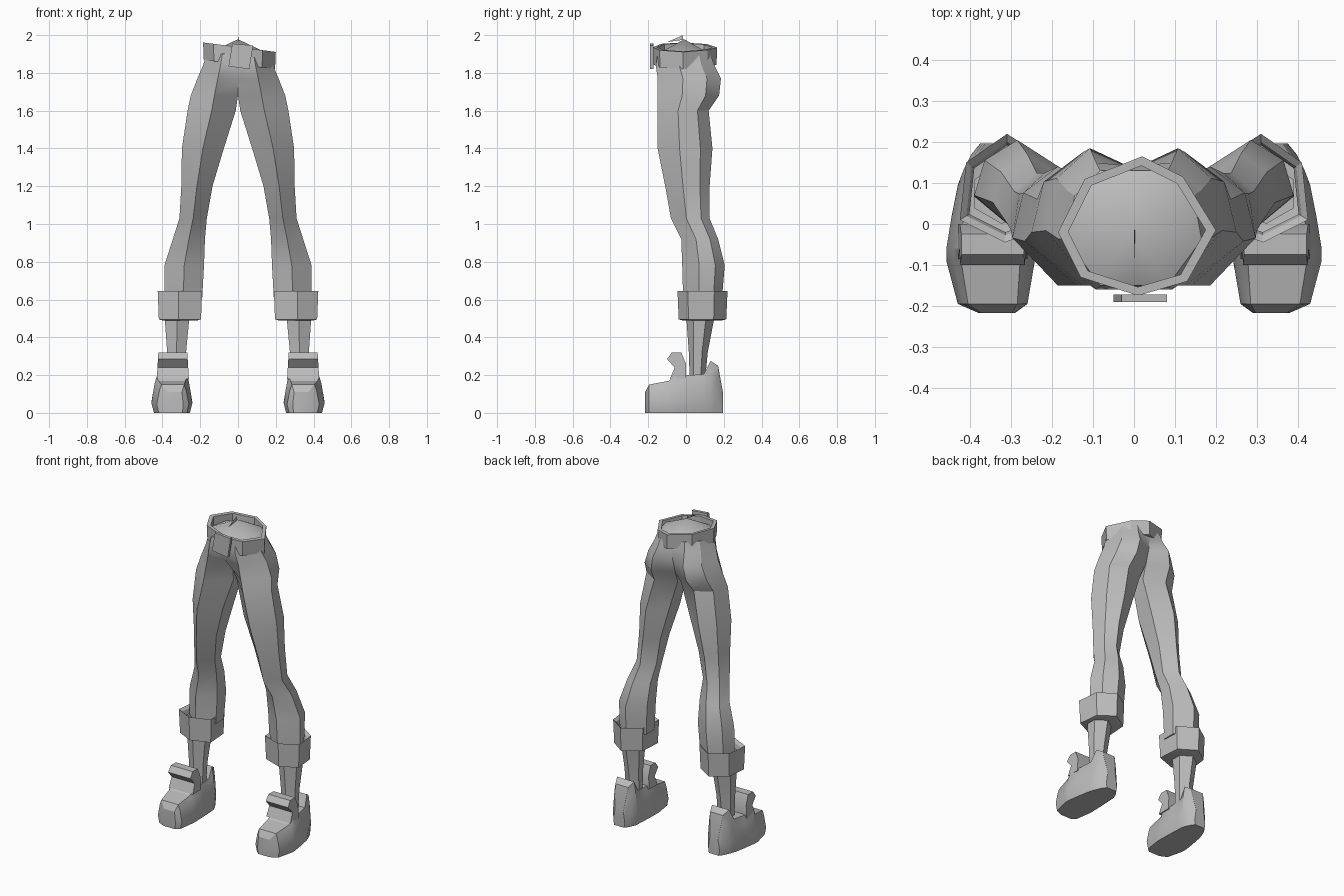
import bpy, bmesh
from mathutils import Vector
from math import radians

cube = bpy.data.objects.get("Cube")
if cube:
    bpy.data.objects.remove(cube)

grey = bpy.data.materials.new("plain grey")
grey.use_nodes = True
GREY = (0.5, 0.5, 0.5, 1)
grey.diffuse_color = GREY
grey.node_tree.nodes["Principled BSDF"].inputs["Base Color"].default_value = GREY


def loft(rings, first="flat", last="flat"):
    """Skin closed rings; each end is 'flat', None (open) or an apex point."""
    bm = bmesh.new()
    rows = [[bm.verts.new(p) for p in ring] for ring in rings]
    n = len(rows[0])
    for a, b in zip(rows, rows[1:]):
        for i in range(n):
            j = (i + 1) % n
            bm.faces.new((a[i], a[j], b[j], b[i]))
    for row, end in ((rows[0], first), (rows[-1], last)):
        if end == "flat":
            bm.faces.new(row)
        elif end is not None:
            tip = bm.verts.new(end)
            for i in range(n):
                bm.faces.new((row[i], row[(i + 1) % n], tip))
    return bm


def finish(name, bm, paired=False):
    if paired:
        # Drop inner walls on the centre plane, then add the other side
        walls = [f for f in bm.faces if all(abs(v.co.x) < 1e-5 for v in f.verts)]
        bmesh.ops.delete(bm, geom=walls, context="FACES")
        copy = bmesh.ops.duplicate(bm, geom=bm.verts[:] + bm.edges[:] + bm.faces[:])
        for v in copy["geom"]:
            if isinstance(v, bmesh.types.BMVert):
                v.co.x = -v.co.x
        bmesh.ops.remove_doubles(bm, verts=bm.verts[:], dist=1e-4)
    bmesh.ops.recalc_face_normals(bm, faces=bm.faces[:])
    mesh = bpy.data.meshes.new(name)
    bm.to_mesh(mesh)
    bm.free()
    mesh.materials.append(grey)
    ob = bpy.data.objects.new(name, mesh)
    bpy.context.collection.objects.link(ob)
    bpy.ops.object.select_all(action="DESELECT")
    ob.select_set(True)
    bpy.context.view_layer.objects.active = ob
    bpy.ops.object.shade_smooth_by_angle(angle=radians(28))
    return ob


def scaled(outline, s, z):
    """Outline scaled about its middle; z is a number or a function of x."""
    c = sum((Vector(p) for p in outline), Vector((0, 0))) / len(outline)
    pts = [c + (Vector(p) - c) * s for p in outline]
    return [(p.x, p.y, z(p.x) if callable(z) else z) for p in pts]


# Trousers: z, inner x, outer x, front y, back y, inner front and back depth
SECTIONS = [
    (1.90, 0, .165, -.15, .13, 0, 1),
    (1.84, 0, .185, -.16, .15, 0, .97),
    (1.77, 0, .215, -.15, .185, .04, .85),
    (1.68, 0, .25, -.15, .175, .3, .8),
    (1.60, .012, .267, -.15, .12, .45, .8),
    (1.40, .075, .297, -.15, .14, .35, .75),
    (1.20, .135, .30, -.11, .125, .35, .75),
    (1.03, .165, .31, -.08, .125, .4, .7),
    (.92, .175, .345, -.025, .17, .3, .7),
    (.78, .18, .39, -.02, .205, .3, .7),
    (.60, .19, .39, -.015, .19, .3, .7),
]


def leg_ring(z, xi, xo, yf, yb, vf, vb):
    shape = [(0, vf), (.5, 0), (1, .4), (.88, .78), (.5, 1), (0, vb)]
    return [(xi + u * (xo - xi), yf + v * (yb - yf), z) for u, v in shape]


finish("trousers", loft([leg_ring(*s) for s in SECTIONS], first=(0, -.01, 1.978)), True)

# Rolled cuffs
CUFF = [(.31, .22), (.41, .15), (.425, .01), (.315, -.045), (.19, 0), (.2, .15)]
cuff_rings = [(.8, .6), (.86, .63), (1, .645), (.95, .495), (.8, .49)]
finish("cuffs", loft([scaled(CUFF, s, z) for s, z in cuff_rings], first=None), True)


# Shins
def shin_ring(z, x0, x1, y0, y1):
    shape = [(.5, 0), (1, .25), (1, .7), (.5, 1), (0, .7), (0, .25)]
    return [(x0 + u * (x1 - x0), y0 + v * (y1 - y0), z) for u, v in shape]


finish("shins", loft([shin_ring(.53, .255, .39, 0, .155),
                      shin_ring(.32, .275, .375, .015, .115),
                      shin_ring(.16, .28, .37, .02, .1)]), True)

# Shoes: y, centre x, widest half width, top half width, height
SHOE = [
    (-.217, .335, .045, .038, .11),
    (-.195, .345, .085, .06, .15),
    (-.09, .35, .108, .072, .17),
    (-.06, .35, .108, .078, .2),
    (.02, .345, .1, .07, .2),
    (.095, .34, .09, .066, .205),
    (.13, .335, .082, .06, .275),
    (.17, .335, .062, .045, .25),
    (.197, .335, .04, .028, .1),
]


def shoe_ring(y, cx, w, wt, h):
    half = [(.88 * w, 0), (w, .3 * h), (wt + (w - wt) * .45, .78 * h), (wt, h)]
    return ([(cx + a, y, z) for a, z in half]
            + [(cx - a, y, z) for a, z in reversed(half)])


finish("shoes", loft([shoe_ring(*s) for s in SHOE]), True)

# Shoe tongues: side profile widened across the foot
TONGUE = [(-.085, .18), (-.06, .24), (-.1, .285), (-.075, .32),
          (-.025, .32), (0, .26), (0, .18)]
sides = [[(.345 + s * (.085 - .06 * (z - .18)), y, z) for y, z in TONGUE]
         for s in (-1, 1)]
finish("shoe_tongues", loft(sides), True)

# Belt, tilted down toward the left hip
BELT = [(.02, .165), (.12, .115), (.2, -.015), (.13, -.14),
        (.01, -.175), (-.13, -.13), (-.185, -.02), (-.12, .11)]


def tilted(z):
    return lambda x: z - .13 * x


belt_rings = [(.87, 1.86), (.87, 1.937), (1, 1.937), (.98, 1.845), (.87, 1.845)]
finish("belt", loft([scaled(BELT, s, tilted(z)) for s, z in belt_rings],
                    first=None, last=None))

# Buckle plate
BUCKLE = [(-.03, 1.955), (.08, 1.945), (.06, 1.82), (-.05, 1.835)]
finish("buckle", loft([[(x, y, z) for x, z in BUCKLE] for y in (-.19, -.172)]))

# Small fold of cloth standing above the waist
bm = bmesh.new()
bm.faces.new([bm.verts.new(p) for p in
              ((0, -.1, 1.963), (.003, -.015, 1.975), (0, -.015, 2.0))])
finish("waist_fold", bm)
